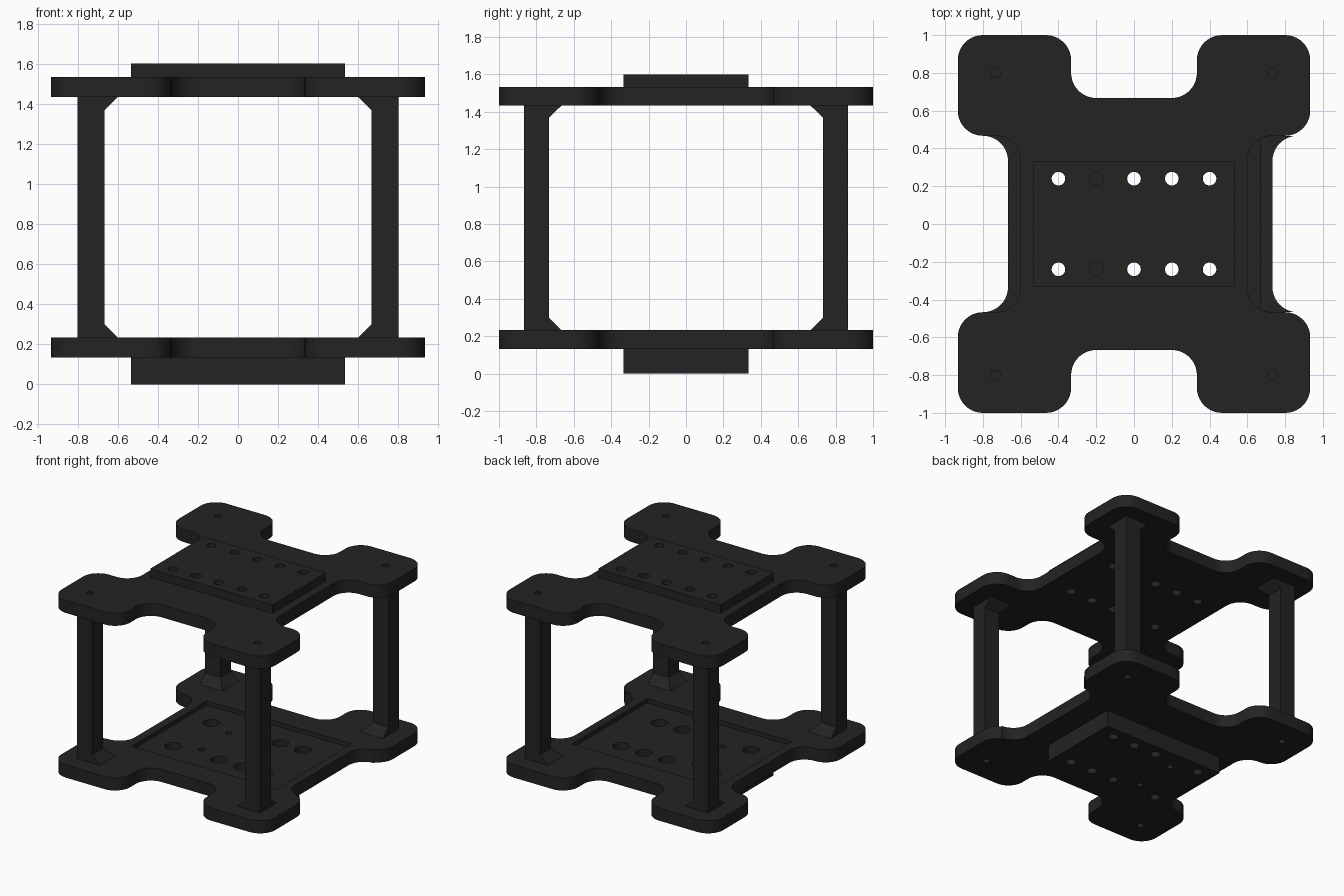
import bpy, bmesh, math
from mathutils import Vector

if "Cube" in bpy.data.objects:
    bpy.data.objects.remove(bpy.data.objects["Cube"])

mat = bpy.data.materials.new("dark_plastic")
mat.diffuse_color = (0.017, 0.017, 0.017, 1)
mat.use_nodes = True
mat.node_tree.nodes["Principled BSDF"].inputs["Base Color"].default_value = mat.diffuse_color


def make(name, bm):
    bmesh.ops.recalc_face_normals(bm, faces=bm.faces)
    me = bpy.data.meshes.new(name)
    bm.to_mesh(me)
    bm.free()
    ob = bpy.data.objects.new(name, me)
    bpy.context.collection.objects.link(ob)
    me.materials.append(mat)
    return ob


def prism(name, pts, z0, z1):
    bm = bmesh.new()
    lo = [bm.verts.new((x, y, z0)) for x, y in pts]
    hi = [bm.verts.new((x, y, z1)) for x, y in pts]
    bm.faces.new(lo[::-1])
    bm.faces.new(hi)
    for i in range(len(pts)):
        j = (i + 1) % len(pts)
        bm.faces.new((lo[i], lo[j], hi[j], hi[i]))
    return make(name, bm)


def rect(x0, x1, y0, y1):
    return [(x0, y0), (x1, y0), (x1, y1), (x0, y1)]


def circle(x, y, r, n=32):
    return [(x + r * math.cos(2 * math.pi * i / n), y + r * math.sin(2 * math.pi * i / n)) for i in range(n)]


def rounded(pts, r, n=10):
    """Round every right-angled corner of an outline, inner or outer."""
    out = []
    for i, p in enumerate(pts):
        p = Vector(p)
        a = (Vector(pts[i - 1]) - p).normalized() * r
        b = (Vector(pts[(i + 1) % len(pts)]) - p).normalized() * r
        for k in range(n + 1):
            t = math.pi / 2 * k / n
            out.append(tuple(p + a * (1 - math.sin(t)) + b * (1 - math.cos(t))))
    return out


def boolean(ob, other, op):
    m = ob.modifiers.new("bool", 'BOOLEAN')
    m.operation, m.object, m.solver = op, other, 'EXACT'
    bpy.context.view_layer.objects.active = ob
    bpy.ops.object.modifier_apply(modifier=m.name)
    bpy.data.objects.remove(other)


def cut(ob, pts, z0, z1):
    boolean(ob, prism("cutter", pts, z0, z1), 'DIFFERENCE')


def plate_outline(xl, xr):
    """Four-lobed plate with side notches at x = xl and x = xr."""
    a, b, c, d = 0.933, 0.333, 0.467, 0.667
    return rounded([(-a, -1), (-b, -1), (-b, -d), (b, -d), (b, -1), (a, -1),
                    (a, -c), (xr, -c), (xr, c), (a, c), (a, 1), (b, 1), (b, d),
                    (-b, d), (-b, 1), (-a, 1), (-a, c), (xl, c), (xl, -c), (-a, -c)], 0.133)


PX, PY = 0.733, 0.8
pad = rect(-0.533, 0.533, -0.333, 0.333)

# top plate with raised pad and ten holes
top = prism("top_plate", plate_outline(-0.6, 0.6), 1.433, 1.533)
boolean(top, prism("pad", pad, 1.48, 1.6), 'UNION')
for y in (-0.24, 0.24):
    for x in (-0.4, -0.2, 0, 0.2, 0.4):
        cut(top, circle(x, y, 0.036), 1.3, 1.7)

# bottom plate with pad below, recess above, counterbored holes and small holes
bot = prism("bottom_plate", plate_outline(-0.667, 0.733), 0.133, 0.233)
boolean(bot, prism("pad", pad, 0, 0.17), 'UNION')
cut(bot, rect(-0.6, 0.667, -0.467, 0.467), 0.2, 0.3)
for s in (-1, 1):
    for x in (-0.4, 0, 0.2, 0.4):
        cut(bot, circle(x, s * 0.24, 0.06), 0.1, 0.3)
        cut(bot, circle(x, s * 0.24, 0.036), -0.1, 0.3)
    cut(bot, circle(-0.2, s * 0.17, 0.024), -0.1, 0.3)

# corner screw holes
for sx in (-1, 1):
    for sy in (-1, 1):
        cut(top, circle(sx * PX, sy * PY, 0.025), 1.4, 1.7)
        cut(bot, circle(sx * PX, sy * PY, 0.025), -0.1, 0.3)

# posts, flaring inward at both ends, with blind screw holes
for sx, nx in ((-1, "left"), (1, "right")):
    for sy, ny in ((-1, "front"), (1, "back")):
        bm = bmesh.new()
        rings = []
        for z, f in ((0.233, 0.067), (0.3, 0), (1.367, 0), (1.433, 0.067)):
            rings.append([bm.verts.new((sx * x, sy * y, z)) for x, y in
                          rect(0.667 - f, 0.8, 0.733 - f, 0.867)])
        for lo, hi in zip(rings, rings[1:]):
            for i in range(4):
                j = (i + 1) % 4
                bm.faces.new((lo[i], lo[j], hi[j], hi[i]))
        bm.faces.new(rings[0])
        bm.faces.new(rings[-1])
        post = make(f"{ny}_{nx}_post", bm)
        cut(post, circle(sx * PX, sy * PY, 0.025), 0.1, 0.4)
        cut(post, circle(sx * PX, sy * PY, 0.025), 1.27, 1.6)

# smooth the rounded walls, keep edges sharp
for ob in bpy.context.collection.objects:
    ob.select_set(True)
bpy.ops.object.shade_smooth_by_angle(angle=math.radians(30))
